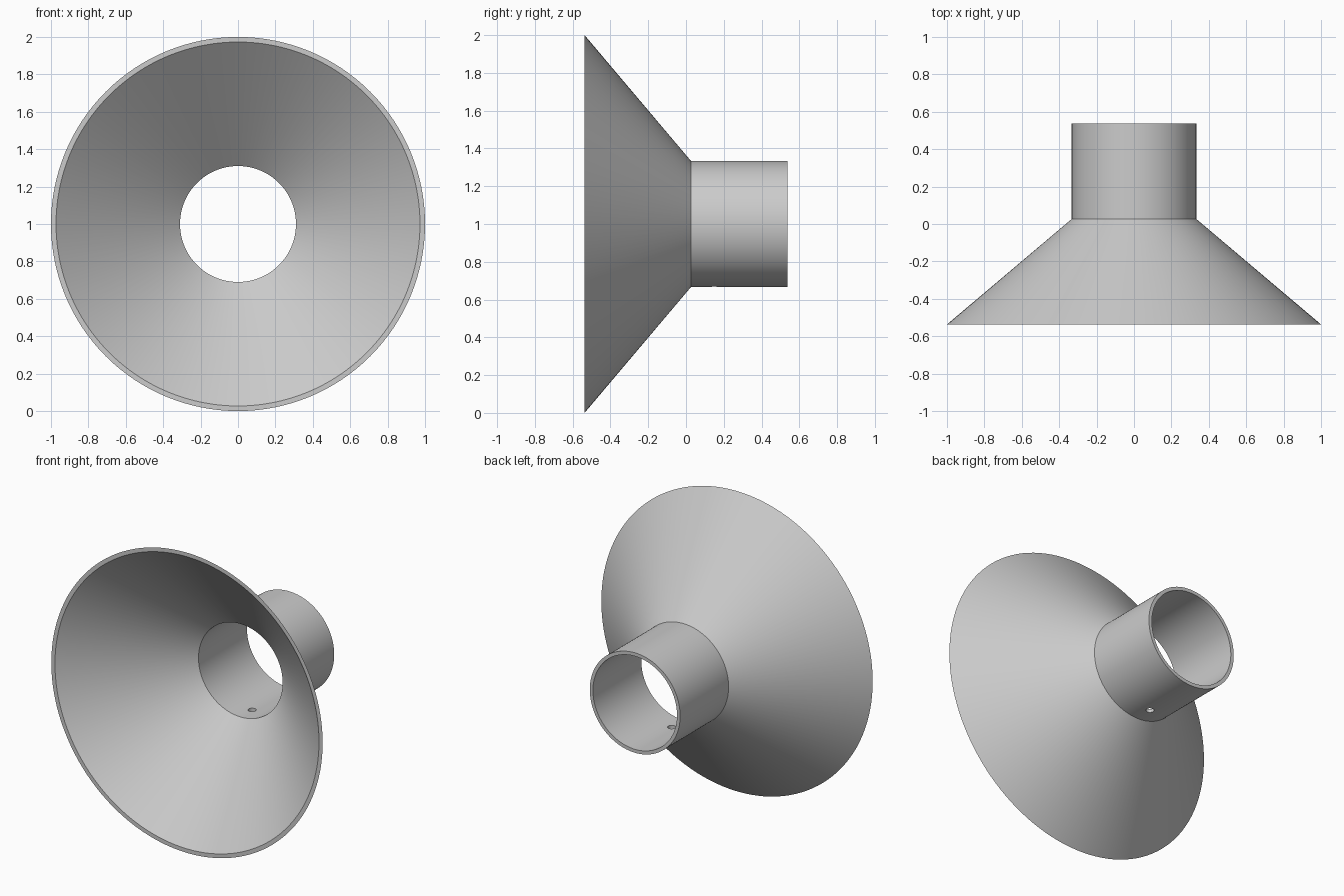
import bpy, bmesh
from math import cos, sin, pi, radians

cube = bpy.data.objects.get("Cube")
if cube:
    bpy.data.objects.remove(cube, do_unlink=True)

SEGMENTS = 128
CENTRE_Z = 1.0
FRONT, NECK, BACK = -0.537, 0.027, 0.537

grey = bpy.data.materials.new("plain grey")
grey.use_nodes = True
colour = (0.6, 0.6, 0.6, 1.0)
grey.diffuse_color = colour
grey.node_tree.nodes["Principled BSDF"].inputs["Base Color"].default_value = colour


def lathe_closed(name, profile):
    """Spin a closed (radius, y) profile around the horizontal y axis."""
    bm = bmesh.new()
    rings = []
    for i in range(SEGMENTS):
        a = 2 * pi * i / SEGMENTS
        rings.append([bm.verts.new((r * cos(a), y, CENTRE_Z + r * sin(a))) for r, y in profile])
    n = len(profile)
    for i, ring in enumerate(rings):
        following = rings[(i + 1) % SEGMENTS]
        for j in range(n):
            k = (j + 1) % n
            bm.faces.new((ring[j], ring[k], following[k], following[j]))
    bmesh.ops.recalc_face_normals(bm, faces=bm.faces)
    mesh = bpy.data.meshes.new(name)
    bm.to_mesh(mesh)
    bm.free()
    mesh.materials.append(grey)
    obj = bpy.data.objects.new(name, mesh)
    bpy.context.collection.objects.link(obj)
    return obj


# Flared cone and straight collar as one thin-walled shell
funnel = lathe_closed("funnel_with_collar", [
    (1.0, FRONT), (0.333, NECK), (0.333, BACK),
    (0.31, BACK), (0.31, NECK), (0.973, FRONT),
])

# Small screw hole through the underside of the collar
bpy.ops.mesh.primitive_cylinder_add(vertices=32, radius=0.025, depth=0.2,
                                    location=(0, 0.15, CENTRE_Z - 0.32))
cutter = bpy.context.object
cutter.name = "screw_hole_cutter"
cutter.hide_render = True
cutter.data.materials.append(grey)

bpy.ops.object.select_all(action="DESELECT")
funnel.select_set(True)
bpy.context.view_layer.objects.active = funnel
cut = funnel.modifiers.new("screw_hole", "BOOLEAN")
cut.operation = "DIFFERENCE"
cut.solver = "EXACT"
cut.object = cutter
bpy.ops.object.modifier_apply(modifier=cut.name)
bpy.data.objects.remove(cutter, do_unlink=True)

# Smooth round walls, crisp rims and neck
bpy.ops.object.shade_smooth_by_angle(angle=radians(30))
